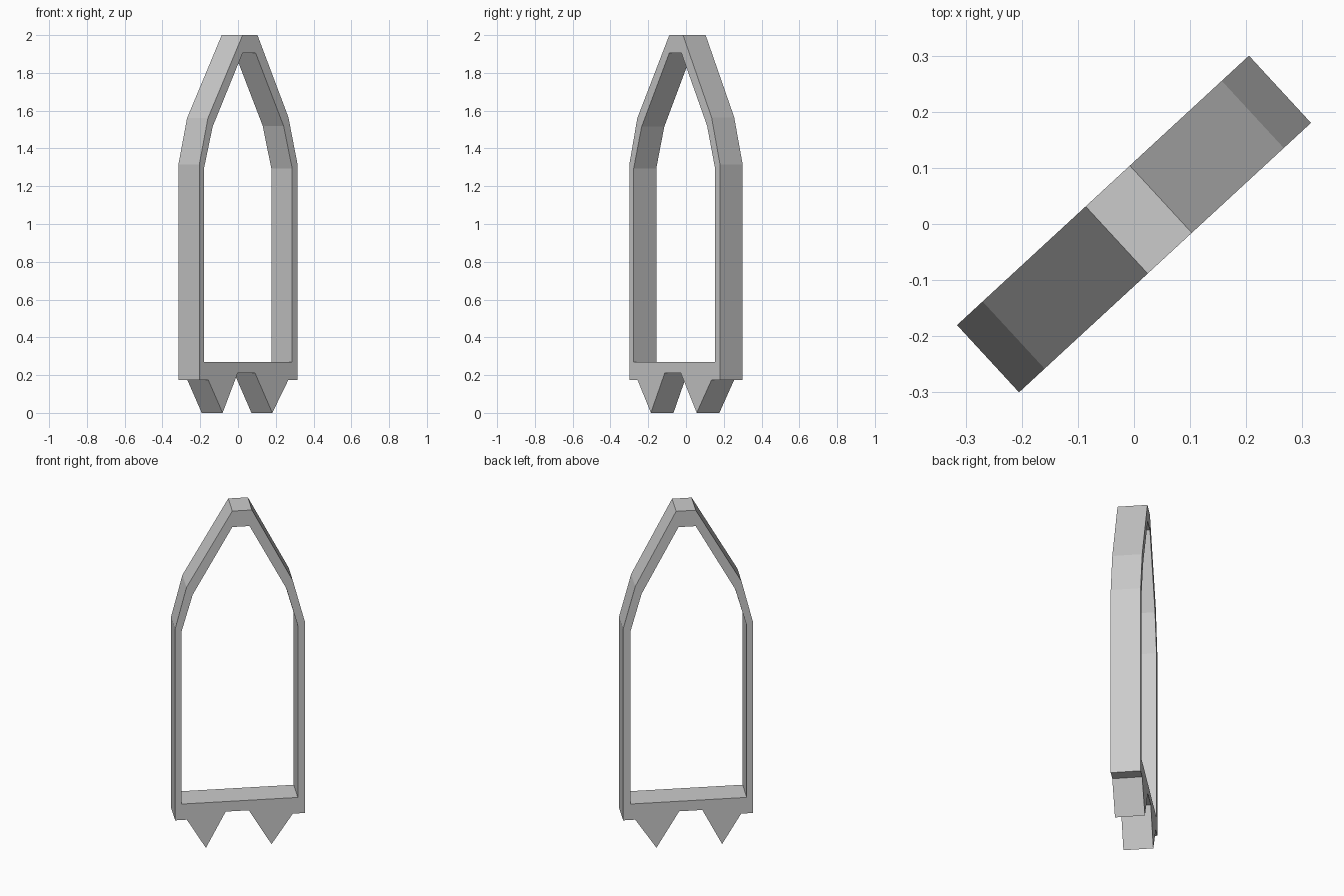
import bpy
import math

if "Cube" in bpy.data.objects:
    bpy.data.objects.remove(bpy.data.objects["Cube"])

# Flat profile: (along the frame, height)
outer = [(-0.354, 0.175), (-0.29, 0.175), (-0.186, 0), (-0.078, 0.21),
         (0.048, 0.21), (0.172, 0), (0.288, 0.175), (0.354, 0.175),
         (0.354, 1.315), (0.288, 1.565), (0.065, 2.0),
         (-0.042, 2.0), (-0.292, 1.56), (-0.354, 1.315)]
opening = [(-0.32, 0.27), (0.315, 0.27), (0.315, 1.295), (0.253, 1.52),
           (0.052, 1.905), (-0.042, 1.905), (-0.258, 1.515), (-0.32, 1.295)]

# Extruded frame with an arched opening and two ground spikes
curve = bpy.data.curves.new("spiked_frame", 'CURVE')
curve.dimensions = '2D'
curve.fill_mode = 'BOTH'
curve.extrude = 0.0815
for loop in (outer, opening):
    spline = curve.splines.new('POLY')
    spline.points.add(len(loop) - 1)
    for point, (u, z) in zip(spline.points, loop):
        point.co = (u, z, 0, 1)
    spline.use_cyclic_u = True

frame = bpy.data.objects.new("spiked_frame", curve)
bpy.context.collection.objects.link(frame)

# Stand it upright and turn it across the diagonal
frame.rotation_euler = (math.pi / 2, 0, math.radians(42.7))

# Turn into a clean flat-shaded mesh
bpy.context.view_layer.objects.active = frame
frame.select_set(True)
bpy.ops.object.convert(target='MESH')
bpy.ops.object.mode_set(mode='EDIT')
bpy.ops.mesh.select_all(action='SELECT')
bpy.ops.mesh.remove_doubles(threshold=0.0005)
bpy.ops.mesh.normals_make_consistent(inside=False)
bpy.ops.object.mode_set(mode='OBJECT')
bpy.ops.object.shade_flat()
